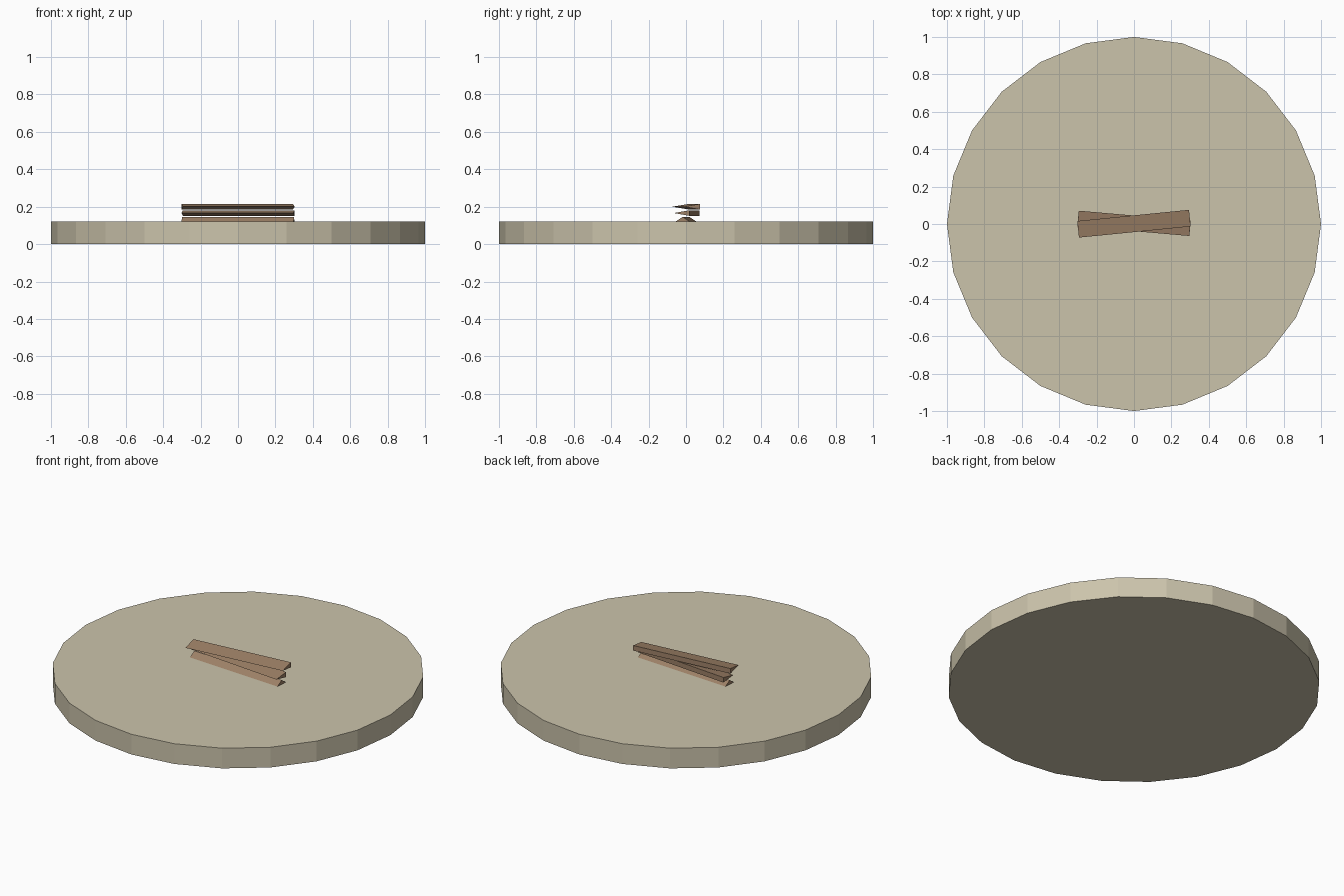
import bpy, bmesh, math
from mathutils import Matrix

old = bpy.data.objects.get("Cube")
if old:
    bpy.data.objects.remove(old, do_unlink=True)


def make_material(name, color):
    mat = bpy.data.materials.new(name)
    mat.use_nodes = True
    mat.diffuse_color = (*color, 1)
    mat.node_tree.nodes["Principled BSDF"].inputs["Base Color"].default_value = (*color, 1)
    return mat


def add_object(name, bm, mat):
    bmesh.ops.recalc_face_normals(bm, faces=bm.faces)
    mesh = bpy.data.meshes.new(name)
    bm.to_mesh(mesh)
    bm.free()
    mesh.materials.append(mat)
    obj = bpy.data.objects.new(name, mesh)
    bpy.context.collection.objects.link(obj)
    return obj


def add_stick(name, profile, yaw, mat, length=0.6):
    """Prism along x from a (y, z) profile, turned about z."""
    bm = bmesh.new()
    face = bm.faces.new([bm.verts.new((-length / 2, y, z)) for y, z in profile])
    ext = bmesh.ops.extrude_face_region(bm, geom=[face])
    moved = [v for v in ext["geom"] if isinstance(v, bmesh.types.BMVert)]
    bmesh.ops.translate(bm, verts=moved, vec=(length, 0, 0))
    if not any(f.is_valid and all(v.co.x < 0 for v in f.verts) for f in bm.faces):
        bm.faces.new([v for v in bm.verts if v.co.x < 0])
    bmesh.ops.rotate(bm, verts=bm.verts, matrix=Matrix.Rotation(math.radians(yaw), 3, "Z"))
    add_object(name, bm, mat)


sand = make_material("pale sand", (0.60, 0.55, 0.41))
wood = make_material("brown wood", (0.34, 0.22, 0.135))

# Round base slab
bm = bmesh.new()
bmesh.ops.create_cone(bm, cap_ends=True, segments=24, radius1=1, radius2=1, depth=0.12,
                      matrix=Matrix.Translation((0, 0, 0.06)))
add_object("base_disc", bm, sand)

# Three flattened triangular sticks, stacked and slightly crossed
add_stick("bottom_stick", [(-0.037, 0.121), (0.037, 0.121), (0, 0.146)], -3.4, wood)
add_stick("middle_stick", [(-0.038, 0.166), (0.045, 0.151), (0.045, 0.181)], -5, wood)
add_stick("top_stick", [(-0.043, 0.2), (0.046, 0.185), (0.046, 0.215)], 5.7, wood)
